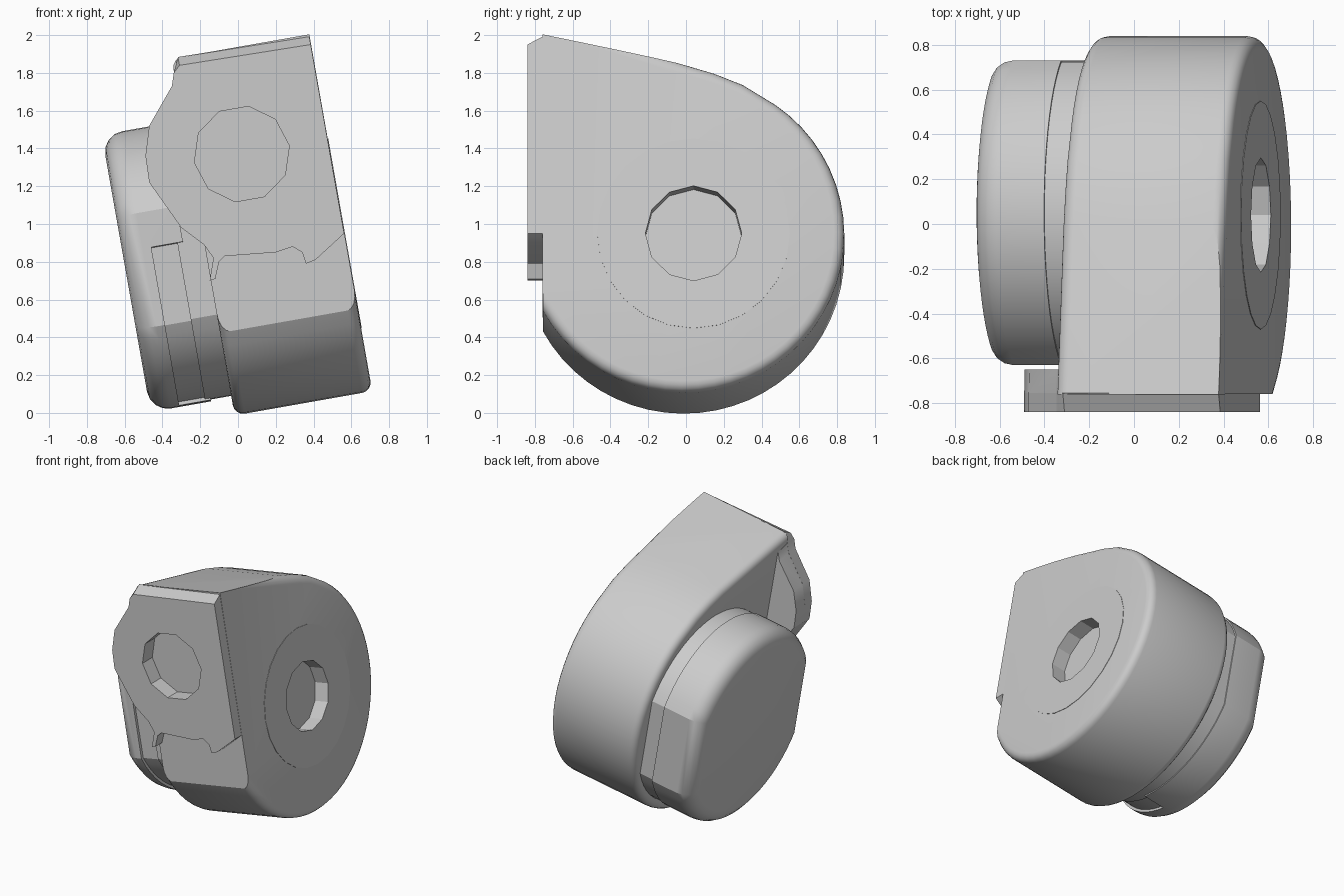
import bpy
import bmesh
from math import radians, degrees, sin, cos, acos

TILT = radians(10)
CAP_CENTRE = (0.05, 0.83)

if "Cube" in bpy.data.objects:
    bpy.data.objects.remove(bpy.data.objects["Cube"], do_unlink=True)

grey = bpy.data.materials.new("plain grey")
grey.use_nodes = True
grey.diffuse_color = (0.6, 0.6, 0.6, 1)
grey.node_tree.nodes["Principled BSDF"].inputs["Base Color"].default_value = (0.6, 0.6, 0.6, 1)


def arc(c, r, start, end, n):
    """Points on a circular arc, angles in degrees."""
    steps = [radians(start + (end - start) * i / n) for i in range(n + 1)]
    return [(c[0] + r * cos(a), c[1] + r * sin(a)) for a in steps]


def circle(c, r, n):
    return arc(c, r, 0, 360, n)[:-1]


def flat_sided(r, half):
    """Circle with its front and back sliced flat."""
    a = degrees(acos(half / r))
    return arc(CAP_CENTRE, r, a, 180 - a, 22) + arc(CAP_CENTRE, r, 180 + a, 360 - a, 22)


def upright(points):
    """Turn tilted front outline points into the housing's own frame."""
    return [(x * cos(TILT) + z * sin(TILT), z * cos(TILT) - x * sin(TILT)) for x, z in points]


def prism(name, outline, axis, a, b, bevel=0, rim=None, adjust=None):
    """Extrude an outline along x or y, rounding the edges picked by rim."""
    def place(p, t):
        return (t, p[0], p[1]) if axis == "x" else (p[0], t, p[1])
    bm = bmesh.new()
    rings = [[bm.verts.new(place(p, t)) for p in outline] for t in (a, b)]
    n = len(outline)
    for ring in rings:
        bm.faces.new(ring)
    for i in range(n):
        j = (i + 1) % n
        bm.faces.new((rings[0][i], rings[0][j], rings[1][j], rings[1][i]))
    if adjust:
        for v in bm.verts:
            adjust(v.co)
    bmesh.ops.recalc_face_normals(bm, faces=bm.faces)
    if bevel:
        edges = [e for e in bm.edges if rim(e.verts[0].co, e.verts[1].co)]
        bmesh.ops.bevel(bm, geom=edges, offset=bevel, segments=4,
                        profile=0.5, affect="EDGES", clamp_overlap=True)
    mesh = bpy.data.meshes.new(name)
    bm.to_mesh(mesh)
    bm.free()
    mesh.materials.append(grey)
    ob = bpy.data.objects.new(name, mesh)
    bpy.context.collection.objects.link(ob)
    return ob


def activate(ob):
    bpy.ops.object.select_all(action="DESELECT")
    ob.select_set(True)
    bpy.context.view_layer.objects.active = ob


def cut(targets, cutter):
    """Subtract the cutter from each target, then discard it."""
    cutter.hide_render = True
    for ob in targets:
        activate(ob)
        mod = ob.modifiers.new("cut", "BOOLEAN")
        mod.operation = "DIFFERENCE"
        mod.solver = "EXACT"
        mod.object = cutter
        bpy.ops.object.modifier_apply(modifier=mod.name)
    bpy.data.objects.remove(cutter, do_unlink=True)


# Main housing: round drum with a sloping top running to a flat front
def housing_rim(p, q):
    same_side = abs(p.x - q.x) < 0.001
    front = p.y < -0.75 and q.y < -0.75
    sharp_top = p.x > 0.5 and min(p.y, q.y) < -0.7 and max(p.z, q.z) > 1.7
    return same_side and not front and not sharp_top


drum = arc((-0.012, 0.84), 0.85, 208.6, 415, 34)
housing = prism("housing", drum + [(0.3, 1.645), (0.15, 1.705), (0, 1.75), (-0.76, 1.908)],
                "x", -0.02, 0.72, 0.055, housing_rim)

# Shallow round plate around the side bore
hub = prism("hub_plate", circle((0.04, 0.838), 0.51, 24), "x", 0.69, 0.723)
cut([housing, hub], prism("side_bore", circle((0.04, 0.838), 0.255, 12), "x", 0.61, 0.9))

# Front mounting flange with a chamfered top
left_side = [(-0.13, 0.82), (-0.18, 0.89), (-0.3, 0.98), (-0.47, 1.22), (-0.49, 1.36),
             (-0.47, 1.52), (-0.35, 1.73), (-0.34, 1.80)]
flange_outline = left_side + [
    (-0.31, 1.84), (0.385, 1.95), (0.562, 0.95), (0.41, 0.81), (0.36, 0.79), (0.34, 0.85),
    (0.29, 0.88), (0.2, 0.85), (-0.07, 0.83), (-0.1, 0.8), (-0.12, 0.71), (-0.15, 0.7)]


def chamfer_top(co):
    if co.y > -0.8 and co.z > 1.84:
        co.z += 0.045


flange = prism("front_flange", upright(flange_outline), "y", -0.84, -0.755, adjust=chamfer_top)


# Thick lug behind the overhanging side of the flange
def taper_lug(co):
    if co.y > -0.7:
        co.z = 1.3 + (co.z - 1.3) * 0.94


lug = prism("flange_lug", upright(left_side + [(-0.28, 1.78), (-0.08, 0.82)]),
            "y", -0.76, -0.65, adjust=taper_lug)
cut([housing, flange, lug],
    prism("front_bore", circle((0.258, 1.346), 0.255, 10), "y", -1, -0.72))

# Side cap: drum with flat front and back and a rounded outer rim
cap = prism("side_cap", flat_sided(0.745, 0.68), "x", -0.455, -0.13,
            0.11, lambda p, q: p.x < -0.4 and q.x < -0.4)
slot = arc(CAP_CENTRE, 0.95, 170, 262, 14) + arc(CAP_CENTRE, 0.725, 262, 205, 12)
cut([cap], prism("cap_slot", slot + [(-0.61, 0.94)], "x", -0.3, -0.1))

# Neck joining the cap to the housing
prism("neck", flat_sided(0.735, 0.672), "x", -0.16, 0.0)

# Tilt every part and smooth the curved faces
for ob in list(bpy.context.collection.objects):
    if ob.type == "MESH" and grey.name in ob.data.materials:
        ob.rotation_euler.y = -TILT
        activate(ob)
        bpy.ops.object.shade_smooth_by_angle(angle=radians(25))
